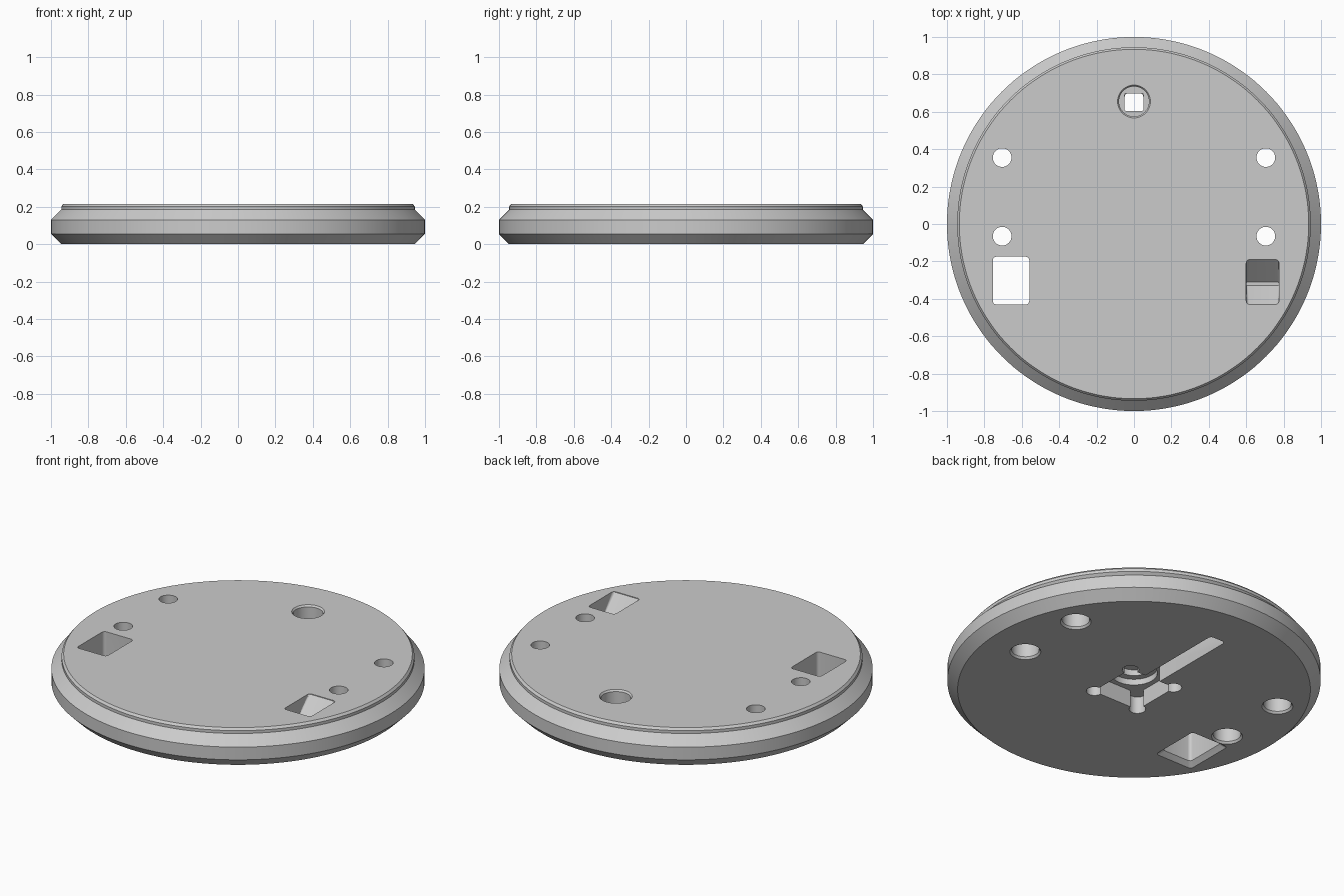
import bpy, bmesh
from math import sin, cos, pi, radians

default = bpy.data.objects.get("Cube")
if default:
    bpy.data.objects.remove(default, do_unlink=True)

TOP = 0.215      # upper face
UNDER = -0.05    # cutters start below the bottom
OVER = 0.27      # and end above the top
CEILING = 0.10   # roof of the cavity underneath

grey = bpy.data.materials.new("light_grey")
grey.use_nodes = True
grey.diffuse_color = (0.6, 0.6, 0.6, 1)
grey.node_tree.nodes["Principled BSDF"].inputs["Base Color"].default_value = (0.6, 0.6, 0.6, 1)


def arc(cx, cy, r, start, end, steps):
    angles = [radians(start + (end - start) * i / steps) for i in range(steps + 1)]
    return [(cx + r * cos(a), cy + r * sin(a)) for a in angles]


def circle(r, cx=0, cy=0, n=48):
    return arc(cx, cy, r, 0, 360, n)[:-1]


def rounded_rect(x0, x1, y0, y1, r, steps=4):
    corners = [(x1 - r, y1 - r, 0), (x0 + r, y1 - r, 90),
               (x0 + r, y0 + r, 180), (x1 - r, y0 + r, 270)]
    return [p for x, y, a in corners for p in arc(x, y, r, a, a + 90, steps)]


def loft(name, *rings):
    """Solid through matching outlines, each given as (outline, height)."""
    bm = bmesh.new()
    loops = [[bm.verts.new((x, y, z)) for x, y in pts] for pts, z in rings]
    n = len(loops[0])
    for a, b in zip(loops, loops[1:]):
        for i in range(n):
            j = (i + 1) % n
            bm.faces.new((a[i], a[j], b[j], b[i]))
    bm.faces.new(loops[0][::-1])
    bm.faces.new(loops[-1])
    mesh = bpy.data.meshes.new(name)
    bm.to_mesh(mesh)
    bm.free()
    ob = bpy.data.objects.new(name, mesh)
    bpy.context.scene.collection.objects.link(ob)
    return ob


# Round base with bevelled rim and a raised lip
rim = [(0.945, 0), (1, 0.055), (1, 0.13), (0.945, 0.185), (0.945, 0.202), (0.934, TOP)]
base = loft("round_base", *[(circle(r, n=144), z) for r, z in rim])
base.data.materials.append(grey)

cutters = []


def cut(name, *rings):
    ob = loft(name, *rings)
    ob.hide_render = True
    cutters.append(ob)


# Four screw holes, wider and chamfered underneath
for x in (-0.705, 0.705):
    for y in (-0.065, 0.355):
        cut("screw_hole", (circle(0.05, x, y), UNDER), (circle(0.05, x, y), OVER))
        cut("screw_recess", (circle(0.083, x, y), UNDER), (circle(0.083, x, y), 0),
            (circle(0.074, x, y), 0.012), (circle(0.074, x, y), 0.13))

# Rectangular window through the plate, flared at the bottom
window = rounded_rect(-0.755, -0.56, -0.43, -0.175, 0.018)
flare = rounded_rect(-0.78, -0.535, -0.455, -0.15, 0.018)
cut("window", (flare, UNDER), (flare, 0), (window, 0.025), (window, OVER))

# Blind pocket with two sloping sides
mouth = rounded_rect(0.6, 0.775, -0.43, -0.19, 0.018)
floor = rounded_rect(0.6, 0.775, -0.33, -0.31, 0.008)
cut("sloped_pocket", (floor, 0.095), (mouth, TOP - 0.004), (mouth, OVER))

# Round well on top, joined by a square hole to the slot underneath
wy = 0.655
cut("round_well", (circle(0.08, 0, wy), 0.125), (circle(0.08, 0, wy), TOP - 0.01),
    (circle(0.088, 0, wy), TOP), (circle(0.088, 0, wy), OVER))
square = rounded_rect(-0.05, 0.05, 0.605, 0.699, 0.006)
cut("square_hole", (square, 0.05), (square, 0.16))

# Underside cavity: square with rounded ears, a slot and a stepped hub recess
ears = [p for x, y, a in ((1, 1, 45), (-1, 1, 135), (-1, -1, 225), (1, -1, 315))
        for p in arc(0.15 * x, 0.15 * y, 0.045, a - 130, a + 130, 14)]
cut("eared_cavity", (ears, UNDER), (ears, CEILING))
slot = rounded_rect(-0.05, 0.05, 0.02, 0.70, 0.02)
cut("slot", (slot, UNDER), (slot, CEILING))
cut("hub_recess", (circle(0.125), 0.05), (circle(0.125), 0.135))
cut("hub_socket", (circle(0.085), 0.05), (circle(0.085), 0.17))

# Carve every opening, then drop the cutters
bpy.ops.object.select_all(action="DESELECT")
base.select_set(True)
bpy.context.view_layer.objects.active = base
for ob in cutters:
    mod = base.modifiers.new("cut", "BOOLEAN")
    mod.operation = "DIFFERENCE"
    mod.solver = "EXACT"
    mod.object = ob
    bpy.ops.object.modifier_apply(modifier=mod.name)
    bpy.data.objects.remove(ob, do_unlink=True)

for poly in base.data.polygons:
    poly.material_index = 0
bpy.ops.object.shade_smooth_by_angle(angle=radians(25))
